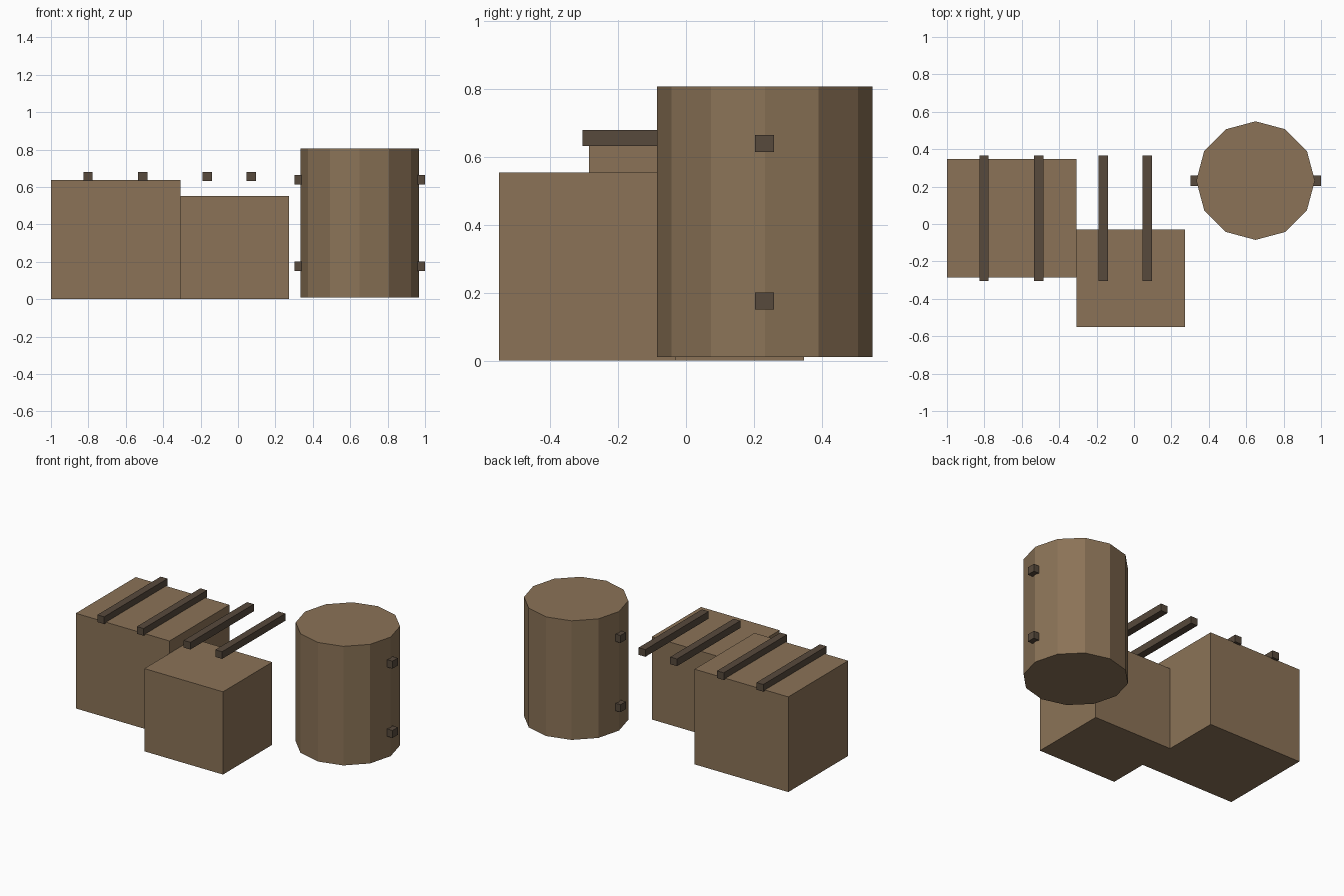
import bpy
import bmesh
from mathutils import Matrix, Vector

default = bpy.data.objects.get("Cube")
if default:
    bpy.data.objects.remove(default, do_unlink=True)


def material(name, rgb):
    m = bpy.data.materials.new(name)
    m.use_nodes = True
    m.diffuse_color = (*rgb, 1)
    m.node_tree.nodes["Principled BSDF"].inputs["Base Color"].default_value = (*rgb, 1)
    return m


def add_object(name, bm, mat):
    mesh = bpy.data.meshes.new(name)
    bm.to_mesh(mesh)
    bm.free()
    mesh.materials.append(mat)
    obj = bpy.data.objects.new(name, mesh)
    bpy.context.collection.objects.link(obj)
    return obj


def box(name, low, high, mat):
    low, high = Vector(low), Vector(high)
    bm = bmesh.new()
    bmesh.ops.create_cube(bm, size=1)
    bmesh.ops.scale(bm, vec=high - low, verts=bm.verts)
    bmesh.ops.translate(bm, vec=(low + high) / 2, verts=bm.verts)
    return add_object(name, bm, mat)


wood = material("light wood", (0.258, 0.171, 0.095))
dark = material("dark wood", (0.095, 0.067, 0.045))

# Two crates
box("large_crate", (-1, -0.285, 0), (-0.307, 0.348, 0.636), wood)
box("small_crate", (-0.307, -0.55, 0), (0.274, -0.03, 0.553), wood)

# Battens across the crate tops
for i, x in enumerate((-0.802, -0.51, -0.164, 0.07)):
    box(f"batten_{i + 1}", (x - 0.025, -0.304, 0.631), (x + 0.025, 0.365, 0.679), dark)

# Twelve-sided barrel
bm = bmesh.new()
bmesh.ops.create_cone(bm, cap_ends=True, segments=12, radius1=0.317, radius2=0.317,
                      depth=0.796, matrix=Matrix.Translation((0.65, 0.232, 0.408)))
add_object("barrel", bm, wood)

# Bars through the barrel, ends showing on both sides
for name, z in (("lower_barrel_bar", 0.176), ("upper_barrel_bar", 0.639)):
    box(name, (0.303, 0.203, z - 0.025), (1, 0.259, z + 0.025), dark)
